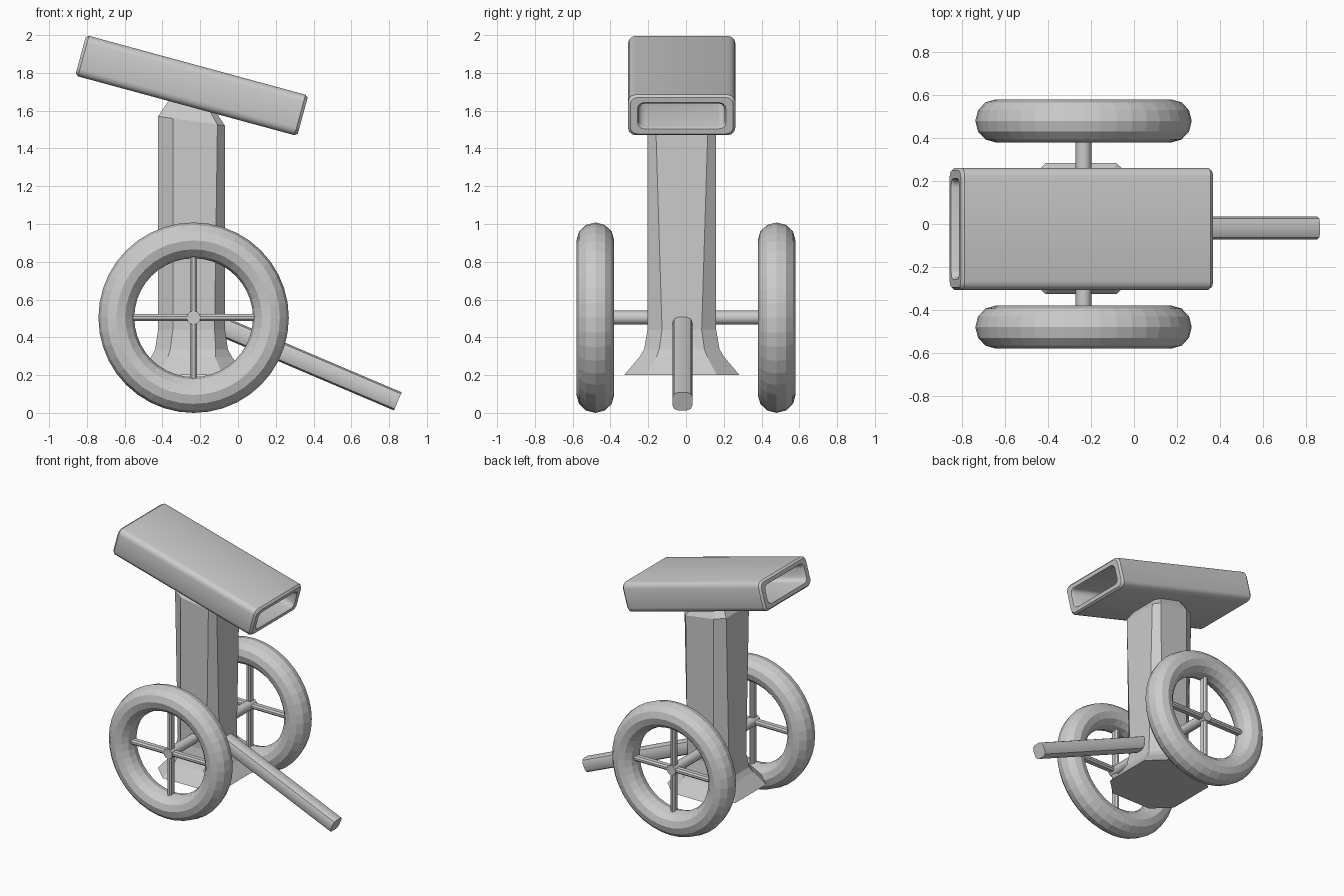
import bpy, bmesh, math
from mathutils import Matrix, Vector

if "Cube" in bpy.data.objects:
    bpy.data.objects.remove(bpy.data.objects["Cube"])

grey = bpy.data.materials.new("plain grey")
grey.diffuse_color = (0.6, 0.6, 0.6, 1)
grey.use_nodes = True
grey.node_tree.nodes["Principled BSDF"].inputs["Base Color"].default_value = grey.diffuse_color


def finish(name, bm, matrix=Matrix(), smooth=False):
    bmesh.ops.recalc_face_normals(bm, faces=bm.faces)
    me = bpy.data.meshes.new(name)
    bm.to_mesh(me)
    bm.free()
    me.materials.append(grey)
    ob = bpy.data.objects.new(name, me)
    ob.matrix_world = matrix
    bpy.context.collection.objects.link(ob)
    if smooth:
        bpy.ops.object.select_all(action='DESELECT')
        ob.select_set(True)
        bpy.context.view_layer.objects.active = ob
        bpy.ops.object.shade_smooth_by_angle(angle=math.radians(35))
    return ob


def loft(rings, closed=False):
    """Skin a list of point rings; either closed on itself or capped."""
    bm = bmesh.new()
    vs = [[bm.verts.new(p) for p in r] for r in rings]
    n = len(vs[0])
    pairs = list(zip(vs, vs[1:])) + ([(vs[-1], vs[0])] if closed else [])
    for a, b in pairs:
        for i in range(n):
            j = (i + 1) % n
            bm.faces.new((a[i], a[j], b[j], b[i]))
    if not closed:
        bm.faces.new(vs[0])
        bm.faces.new(vs[-1])
    return bm


def round_rect(x, hy, hz, r, steps=3):
    pts = []
    for k, (sy, sz) in enumerate([(1, 1), (-1, 1), (-1, -1), (1, -1)]):
        for s in range(steps + 1):
            a = math.pi / 2 * (k + s / steps)
            pts.append((x, sy * (hy - r) + r * math.cos(a), sz * (hz - r) + r * math.sin(a)))
    return pts


def bevel_box(size, bevel, segments):
    bm = bmesh.new()
    bmesh.ops.create_cube(bm, size=1, matrix=Matrix.Diagonal((*size, 1)))
    long_edges = [e for e in bm.edges
                  if abs((e.verts[0].co - e.verts[1].co).x) > 1e-4]
    bmesh.ops.bevel(bm, geom=long_edges, offset=bevel, segments=segments,
                    profile=0.5, affect='EDGES')
    return bm


# Tilted hollow head
L, B = 0.609, 0.015
rings = []
for x, hy, hz, r in [(-L + B, 0.284, 0.111, 0.04), (-L, 0.272, 0.099, 0.035),
                     (-L, 0.235, 0.072, 0.035), (-L + B, 0.227, 0.064, 0.035)]:
    rings.append(round_rect(x, hy, hz, r))
rings += [[(-x, y, z) for x, y, z in r] for r in reversed(rings)]
finish("head_tube", loft(rings, True),
       Matrix.Translation((-0.245, -0.023, 1.733)) @ Matrix.Rotation(math.radians(15.2), 4, 'Y'), True)


# Eight-sided column with a flared foot and a tilted, tapered top
def octagon(z, hx, hy, left, right, cy, slope=0.0):
    cx, y0 = -0.246, -0.022
    pts = [(hx, -hy + cy), (hx, hy - cy), (hx - right, hy), (-hx + left, hy),
           (-hx, hy - cy), (-hx, -hy + cy), (-hx + left, -hy), (hx - right, -hy)]
    return [(cx + x, y0 + y, z - slope * x) for x, y in pts]


finish("column", loft([
    octagon(0.20, 0.29, 0.305, 0.125, 0.125, 0.12),
    octagon(0.295, 0.215, 0.225, 0.09, 0.09, 0.09),
    octagon(0.335, 0.193, 0.20, 0.08, 0.065, 0.08),
    octagon(0.44, 0.177, 0.182, 0.078, 0.055, 0.077),
    octagon(1.545, 0.177, 0.182, 0.078, 0.04, 0.044, 0.14),
    octagon(1.63, 0.12, 0.13, 0.05, 0.03, 0.03, 0.2),
    octagon(1.66, 0.11, 0.12, 0.05, 0.03, 0.03, 0.25)]))

# Trailing leg
start, end = Vector((-0.2, -0.019, 0.506)), Vector((0.846, -0.019, 0.061))
d = end - start
finish("trail_leg", bevel_box((d.length, 0.106, 0.104), 0.03, 2),
       Matrix.Translation((start + end) / 2)
       @ Matrix.Rotation(math.atan2(-d.z, d.x), 4, 'Y'), True)

# Axle
hub = Vector((-0.235, 0, 0.504))
bm = bmesh.new()
bmesh.ops.create_cone(bm, cap_ends=True, segments=12, radius1=0.037, radius2=0.037, depth=1.03,
                      matrix=Matrix.Rotation(math.pi / 2, 4, 'X'))
finish("axle", bm, Matrix.Translation(hub), True)

# Wheels: tyre and crossed spokes on each side
for side, y in (("front", -0.48), ("back", 0.48)):
    place = Matrix.Translation(hub + Vector((0, y, 0)))
    tyre = []
    for i in range(40):
        a = math.tau * i / 40
        ring = []
        for k in range(12):
            t = math.tau * k / 12
            r = 0.409 + 0.095 * math.cos(t)
            ring.append((r * math.cos(a), 0.1 * math.sin(t), r * math.sin(a)))
        tyre.append(ring)
    finish(side + "_tyre", loft(tyre, True), place)
    for k, name in enumerate(("level", "upright")):
        finish(f"{side}_{name}_spoke", bevel_box((0.68, 0.055, 0.037), 0.011, 1),
               place @ Matrix.Rotation(k * math.pi / 2, 4, 'Y'))
